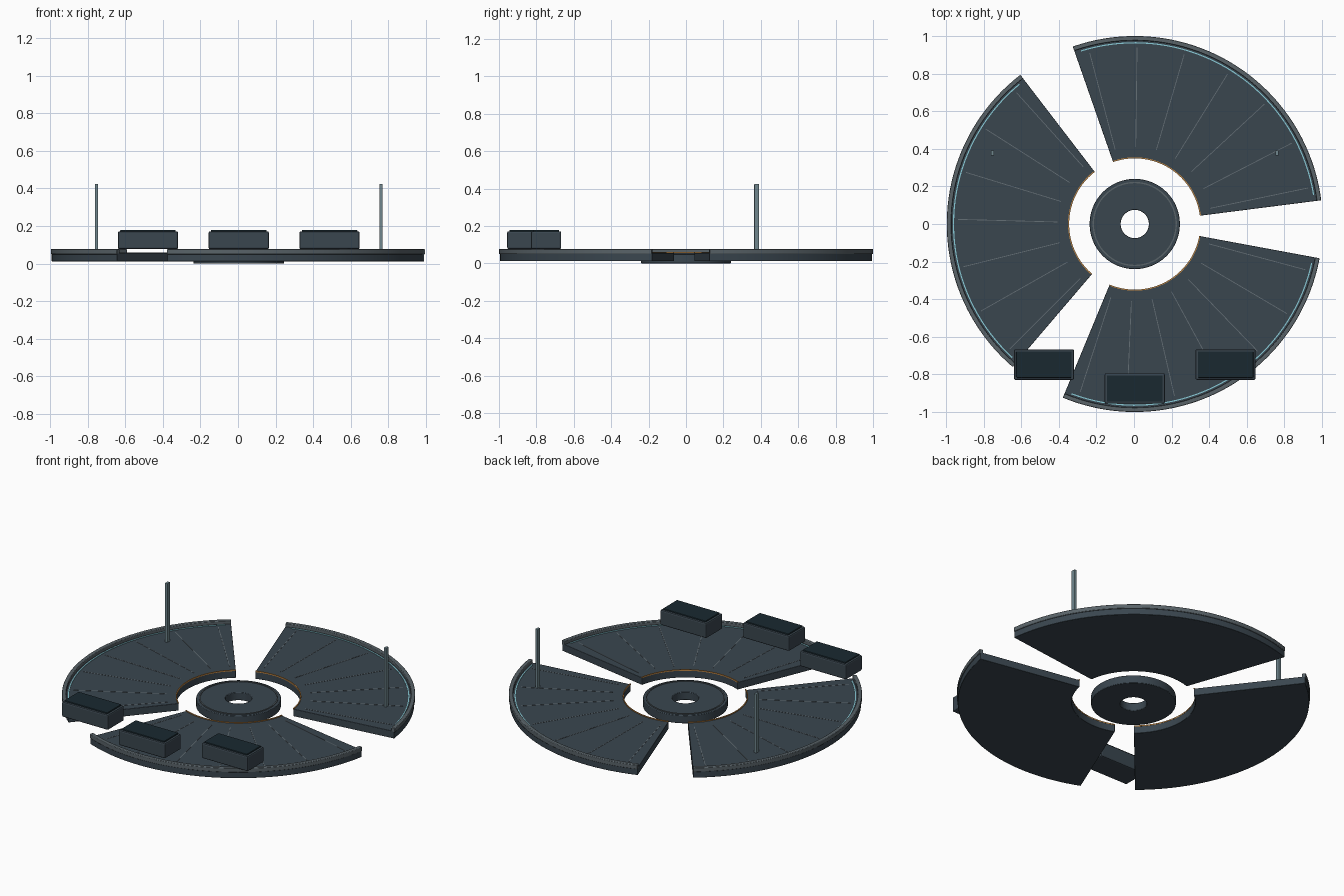
import bpy, bmesh
from math import radians, cos, sin, pi

if "Cube" in bpy.data.objects:
    bpy.data.objects.remove(bpy.data.objects["Cube"])

CX = 0.004  # slight shift so the uneven ring is centred on x


def material(name, rgb):
    m = bpy.data.materials.new(name)
    m.diffuse_color = (*rgb, 1)
    m.use_nodes = True
    m.node_tree.nodes["Principled BSDF"].inputs["Base Color"].default_value = m.diffuse_color
    return m


DECK = material("deck_slate", (0.042, 0.061, 0.078))
RIM = material("rim_steel", (0.10, 0.125, 0.14))
SEAM = material("seam_grey", (0.13, 0.16, 0.18))
CYAN = material("light_strip", (0.25, 0.60, 0.68))
ORANGE = material("amber_trim", (0.55, 0.25, 0.06))
SCREEN = material("dark_screen", (0.010, 0.022, 0.030))
POST = material("post_metal", (0.16, 0.24, 0.27))


def finish(bm, name, mat, bevel=0.0, smooth=True):
    bmesh.ops.recalc_face_normals(bm, faces=bm.faces[:])
    me = bpy.data.meshes.new(name)
    bm.to_mesh(me)
    bm.free()
    me.materials.append(mat)
    ob = bpy.data.objects.new(name, me)
    ob.location.x = CX
    bpy.context.collection.objects.link(ob)
    if bevel:
        b = ob.modifiers.new("bevel", "BEVEL")
        b.width, b.segments, b.limit_method = bevel, 2, "ANGLE"
    if smooth:
        bpy.ops.object.select_all(action="DESELECT")
        ob.select_set(True)
        bpy.context.view_layer.objects.active = ob
        bpy.ops.object.shade_smooth_by_angle(angle=radians(30))
    return ob


def arc(name, mat, r0, r1, z0, z1, a0=0, a1=360, bevel=0.0):
    """Rectangular section swept around z between two angles."""
    full = a1 - a0 >= 360
    n = max(8, round((a1 - a0) / 2.5))
    bm = bmesh.new()
    rings = []
    for i in range(n if full else n + 1):
        t = radians(a0 + (a1 - a0) * i / n)
        rings.append([bm.verts.new((r * cos(t), r * sin(t), z))
                      for r, z in ((r0, z0), (r1, z0), (r1, z1), (r0, z1))])
    for i in range(n):
        a, b = rings[i], rings[(i + 1) % len(rings)]
        for k in range(4):
            j = (k + 1) % 4
            bm.faces.new((a[k], a[j], b[j], b[k]))
    if not full:
        bm.faces.new(rings[0])
        bm.faces.new(rings[-1])
    return finish(bm, name, mat, bevel)


def box(name, mat, centre, size, angle=0.0, bevel=0.0):
    bm = bmesh.new()
    bmesh.ops.create_cube(bm, size=1)
    bmesh.ops.scale(bm, vec=size, verts=bm.verts)
    ob = finish(bm, name, mat, bevel, smooth=False)
    ob.location = (centre[0] + CX, centre[1], centre[2])
    ob.rotation_euler.z = angle
    return ob


# Three deck sectors with raised rim, trims and radial seams
for s, mid in enumerate((58.25, 178.5, 298.5), 1):
    a0, a1 = mid - 51, mid + 51
    arc(f"deck_sector_{s}", DECK, 0.35, 0.995, 0.012, 0.057, a0, a1, 0.002)
    arc(f"outer_rim_{s}", RIM, 0.976, 1.0, 0.05, 0.077, a0, a1, 0.003)
    arc(f"light_strip_{s}", CYAN, 0.961, 0.967, 0.055, 0.060, a0 + 2, a1 - 2)
    arc(f"inner_trim_{s}", ORANGE, 0.349, 0.355, 0.055, 0.062, a0, a1)
    for k in range(7):
        t = radians(mid + (k - 3) * 15.5)
        box(f"deck_seam_{s}_{k + 1}", SEAM,
            (0.675 * cos(t), 0.675 * sin(t), 0.0568), (0.53, 0.004, 0.003), t)

# Central hub ring
arc("hub", DECK, 0.075, 0.24, 0.0, 0.05, bevel=0.003)
arc("hub_trim", RIM, 0.217, 0.224, 0.048, 0.054)

# Consoles along the front edge
for name, x, y in (("left", -0.483, -0.748), ("middle", 0.0, -0.875), ("right", 0.483, -0.748)):
    box(f"console_{name}", DECK, (x, y, 0.1245), (0.32, 0.162, 0.095), bevel=0.008)
    box(f"console_screen_{name}", SCREEN, (x, y, 0.173), (0.295, 0.14, 0.014), bevel=0.003)

# Two upright posts at the back
for name, x in (("left", -0.756), ("right", 0.756)):
    box(f"post_{name}", POST, (x, 0.378, 0.24), (0.017, 0.027, 0.37), bevel=0.003)
